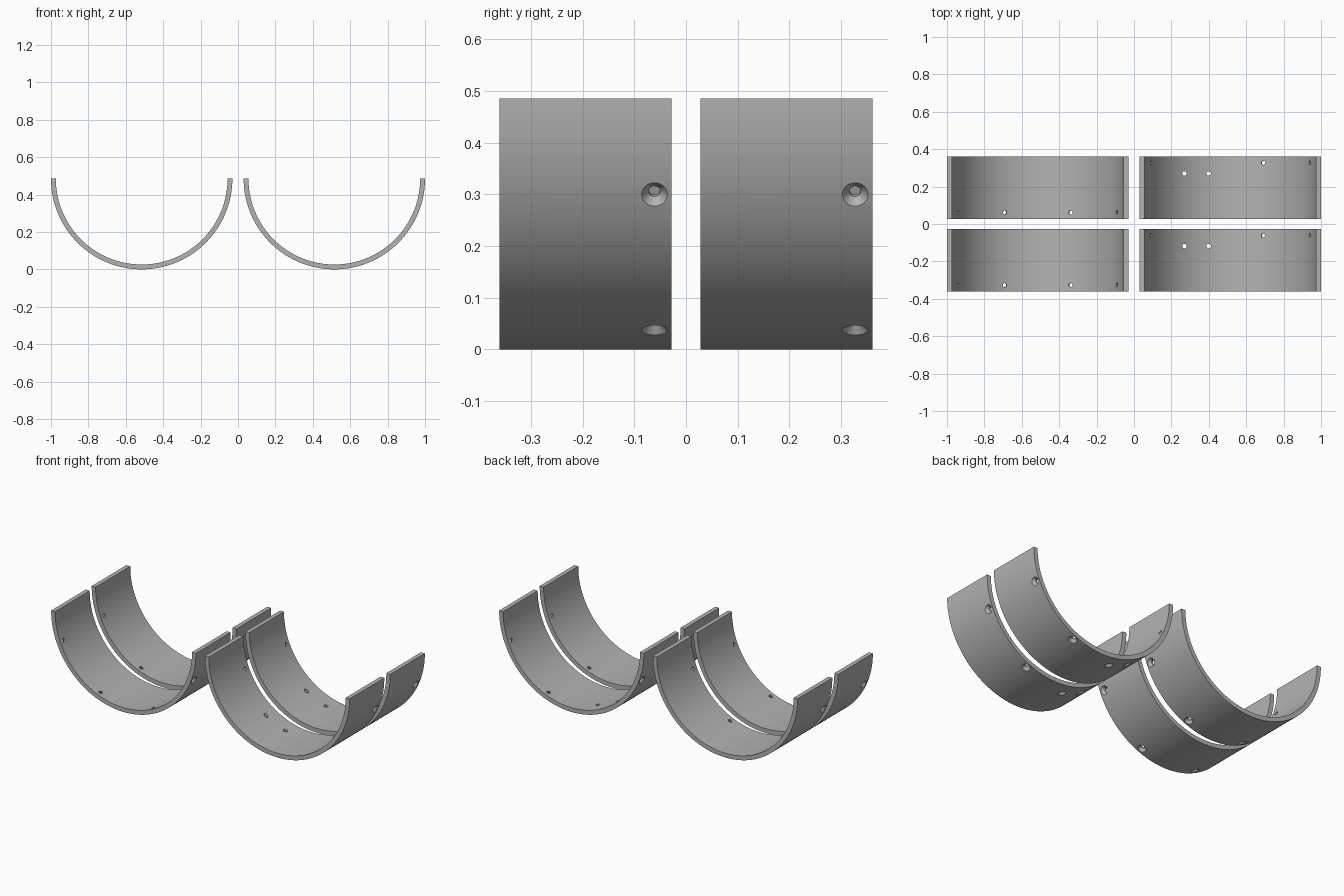
import bpy, bmesh, math
from mathutils import Matrix, Vector

if "Cube" in bpy.data.objects:
    bpy.data.objects.remove(bpy.data.objects["Cube"])

R, WALL, WIDTH = 0.485, 0.026, 0.332   # outer radius, thickness, length along y
CX, CY = 0.515, 0.194                  # spacing of the four half rings
SEGS = 72

grey = bpy.data.materials.new("grey")
grey.diffuse_color = (0.45, 0.45, 0.45, 1)
grey.use_nodes = True
grey.node_tree.nodes["Principled BSDF"].inputs["Base Color"].default_value = grey.diffuse_color


def new_object(name, bm):
    bmesh.ops.recalc_face_normals(bm, faces=bm.faces)
    mesh = bpy.data.meshes.new(name)
    bm.to_mesh(mesh)
    bm.free()
    mesh.materials.append(grey)
    ob = bpy.data.objects.new(name, mesh)
    bpy.context.collection.objects.link(ob)
    return ob


def half_ring(name):
    """Half tube open to the top, axis along y."""
    bm = bmesh.new()
    rows = []
    for i in range(SEGS + 1):
        a = math.pi * (i / SEGS - 0.5)
        rows.append([bm.verts.new((r * math.sin(a), y, R - r * math.cos(a)))
                     for r, y in ((R, -WIDTH / 2), (R, WIDTH / 2),
                                  (R - WALL, WIDTH / 2), (R - WALL, -WIDTH / 2))])
    for a, b in zip(rows, rows[1:]):
        for k in range(4):
            n = (k + 1) % 4
            bm.faces.new((a[k], a[n], b[n], b[k]))
    bm.faces.new(rows[0])
    bm.faces.new(rows[-1])
    return new_object(name, bm)


def add_lathe(bm, profile, matrix, n=24):
    """Closed solid of revolution about local z."""
    rings = [[bm.verts.new(matrix @ Vector((r * math.cos(2 * math.pi * k / n),
                                            r * math.sin(2 * math.pi * k / n), h)))
              for k in range(n)] for r, h in profile]
    for a, b in zip(rings, rings[1:]):
        for k in range(n):
            m = (k + 1) % n
            bm.faces.new((a[k], a[m], b[m], b[k]))
    bm.faces.new(rings[0])
    bm.faces.new(rings[-1])


def build(name, side, cy):
    ring = half_ring(name)
    bm = bmesh.new()
    hole_y = 0.133 * side
    # radial countersunk screw holes
    radial = [(0.011, R - WALL - 0.03), (0.011, R - 0.016), (0.025, R), (0.025, R + 0.03)]
    for deg in (-67.5, -22.5, 22.5, 67.5):
        if side > 0 and deg == -22.5:
            continue
        m = (Matrix.Translation((0, hole_y, R))
             @ Matrix.Rotation(math.pi - math.radians(deg), 4, 'Y'))
        add_lathe(bm, radial, m)
    # pair of upright countersunk mounting holes on the right-hand rings
    if side > 0:
        for dx in (-0.245, -0.115):
            z = R - math.sqrt(R * R - dx * dx)
            prof = [(0.012, z + 0.08), (0.012, z + 0.016), (0.027, z), (0.027, z - 0.05)]
            add_lathe(bm, prof, Matrix.Translation((dx, 0.076, 0)))
    cutter = new_object(name + "_hole_cutter", bm)
    mod = ring.modifiers.new("holes", 'BOOLEAN')
    mod.object, mod.operation, mod.solver = cutter, 'DIFFERENCE', 'EXACT'
    bpy.ops.object.select_all(action='DESELECT')
    bpy.context.view_layer.objects.active = ring
    ring.select_set(True)
    bpy.ops.object.modifier_apply(modifier=mod.name)
    bpy.data.objects.remove(cutter)
    bpy.ops.object.shade_smooth_by_angle(angle=math.radians(25))
    ring.location = (side * CX, cy, 0)


for label, side in (("left", -1), ("right", 1)):
    for end, cy in (("front", -CY), ("back", CY)):
        build(f"{label}_{end}_half_ring", side, cy)
